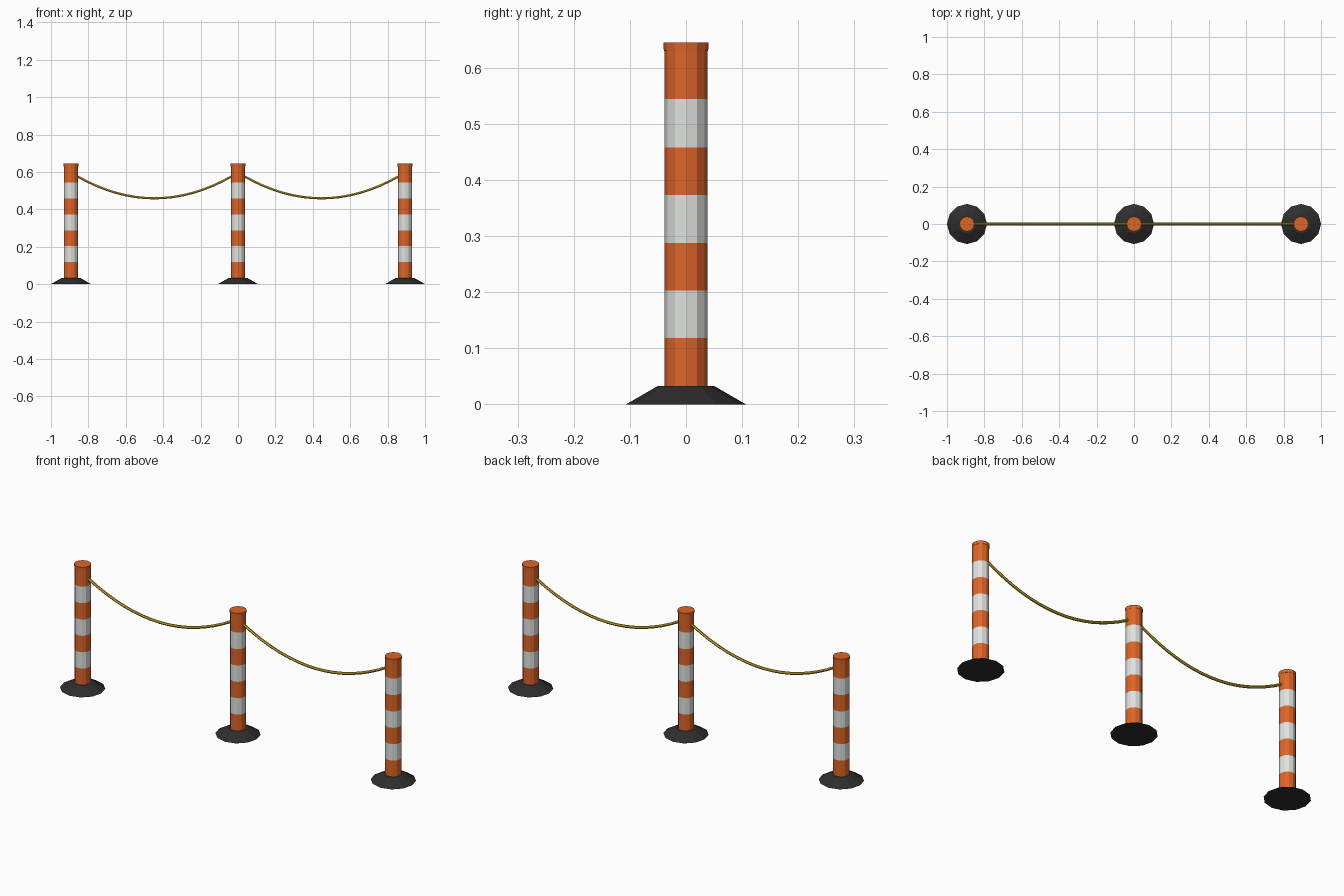
import bpy, bmesh, math

if "Cube" in bpy.data.objects:
    bpy.data.objects.remove(bpy.data.objects["Cube"])

SIDES = 12
POST_X = (-0.893, 0.0, 0.893)


def material(name, rgb):
    m = bpy.data.materials.new(name)
    m.diffuse_color = (*rgb, 1)
    m.use_nodes = True
    m.node_tree.nodes["Principled BSDF"].inputs["Base Color"].default_value = m.diffuse_color
    return m


ORANGE = material("safety orange", (0.72, 0.13, 0.022))
WHITE = material("reflective white", (0.74, 0.76, 0.73))
RUBBER = material("black rubber", (0.027, 0.027, 0.028))
YELLOW = material("rope yellow", (0.60, 0.42, 0.03))


def add_object(name, bm, mats):
    bmesh.ops.recalc_face_normals(bm, faces=bm.faces)
    mesh = bpy.data.meshes.new(name)
    bm.to_mesh(mesh)
    bm.free()
    for m in mats:
        mesh.materials.append(m)
    ob = bpy.data.objects.new(name, mesh)
    bpy.context.collection.objects.link(ob)
    return ob


def skin(bm, rings):
    """Join rings of vertices into a closed tube with end caps."""
    for a, b in zip(rings, rings[1:]):
        n = len(a)
        for i in range(n):
            j = (i + 1) % n
            bm.faces.new((a[i], a[j], b[j], b[i]))
    bm.faces.new(rings[0][::-1])
    bm.faces.new(rings[-1])


def lathe(name, x, profile, mats):
    bm = bmesh.new()
    rings = []
    for r, z in profile:
        rings.append([bm.verts.new((x + r * math.cos(2 * math.pi * i / SIDES),
                                    r * math.sin(2 * math.pi * i / SIDES), z))
                      for i in range(SIDES)])
    skin(bm, rings)
    return add_object(name, bm, mats)


def rope(name, x0, x1, top=0.577, low=0.459, r=0.007, steps=16, sides=6):
    """Sagging rope following a parabola between two posts."""
    bm = bmesh.new()
    rings = []
    for s in range(steps + 1):
        u = 2 * s / steps - 1
        x = (x0 + x1) / 2 + u * (x1 - x0) / 2
        z = low + (top - low) * u * u
        t = math.atan2(2 * (top - low) * u, (x1 - x0) / 2)   # slope angle
        ring = []
        for i in range(sides):
            a = 2 * math.pi * i / sides
            d = r * math.sin(a)
            ring.append(bm.verts.new((x - d * math.sin(t), r * math.cos(a),
                                      z + d * math.cos(t))))
        rings.append(ring)
    skin(bm, rings)
    return add_object(name, bm, [YELLOW])


STRIPES = [0.033, 0.118, 0.203, 0.288, 0.373, 0.458, 0.544, 0.632]

for n, x in enumerate(POST_X, 1):
    # flared rubber foot
    lathe(f"base_{n}", x, [(0.107, 0), (0.05, 0.033)], [RUBBER])
    # striped tube, alternate bands coloured by height
    post = lathe(f"post_{n}", x, [(0.0385, z) for z in STRIPES], [ORANGE, WHITE])
    for f in post.data.polygons:
        band = sum(f.center.z > z for z in STRIPES[1:-1])
        f.material_index = band % 2
    # slightly wider cap
    lathe(f"cap_{n}", x, [(0.0395, 0.63), (0.0405, 0.645)], [ORANGE])

# ropes between neighbouring posts
for n in range(2):
    rope(f"rope_{n + 1}", POST_X[n] + 0.033, POST_X[n + 1] - 0.033)
